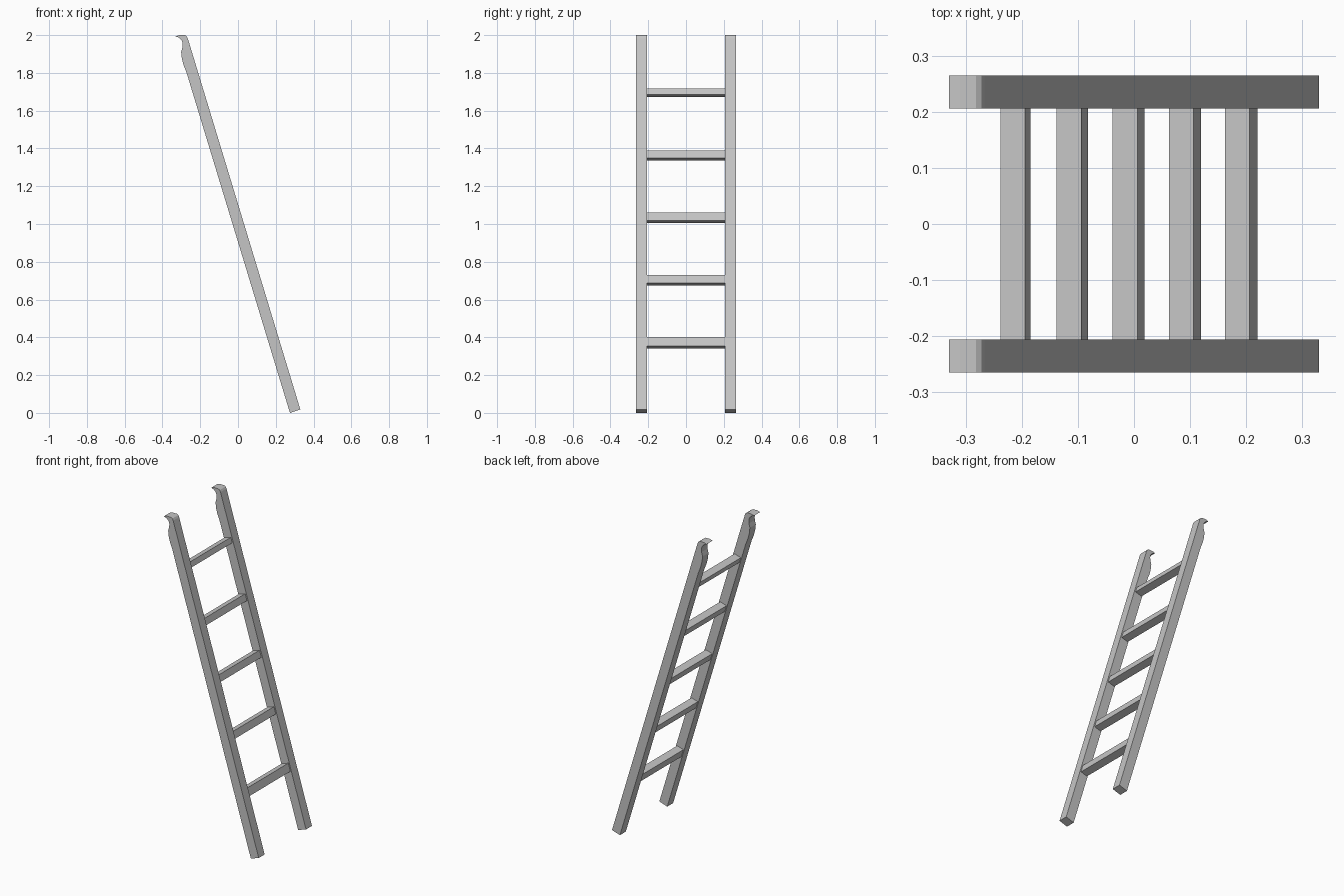
import bpy, bmesh, math
from mathutils import Vector

cube = bpy.data.objects.get("Cube")
if cube:
    bpy.data.objects.remove(cube, do_unlink=True)

grey = bpy.data.materials.new("plain_grey")
grey.use_nodes = True
grey.diffuse_color = (0.56, 0.56, 0.56, 1)
grey.node_tree.nodes["Principled BSDF"].inputs["Base Color"].default_value = grey.diffuse_color


def extrude_profile(name, points, y0, y1):
    """Closed x-z profile swept along y."""
    bm = bmesh.new()
    face = bm.faces.new([bm.verts.new((x, y0, z)) for x, z in points])
    swept = bmesh.ops.extrude_face_region(bm, geom=[face])["geom"]
    bmesh.ops.translate(bm, vec=(0, y1 - y0, 0),
                        verts=[v for v in swept if isinstance(v, bmesh.types.BMVert)])
    bmesh.ops.recalc_face_normals(bm, faces=bm.faces)
    mesh = bpy.data.meshes.new(name)
    bm.to_mesh(mesh)
    bm.free()
    mesh.materials.append(grey)
    obj = bpy.data.objects.new(name, mesh)
    bpy.context.collection.objects.link(obj)
    return obj


# Side rails: straight leaning bars with a hooked upper end
rail_profile = [
    (0.275, 0.0), (0.33, 0.018), (-0.266, 1.983), (-0.272, 1.994), (-0.282, 2.0),
    (-0.31, 2.0), (-0.33, 1.994), (-0.311, 1.985), (-0.298, 1.972), (-0.293, 1.955),
    (-0.294, 1.935), (-0.301, 1.91), (-0.297, 1.875), (-0.288, 1.84), (-0.272, 1.80),
]
inner, outer = 0.206, 0.265
extrude_profile("left_side_rail", rail_profile, inner, outer)
extrude_profile("right_side_rail", rail_profile, -outer, -inner)

# Rungs: bars square to the rails, slightly thinner towards the top
lean = math.atan(0.302)
along = Vector((-math.sin(lean), math.cos(lean)))
across = Vector((math.cos(lean), math.sin(lean)))
depth = 0.046
for i in range(5):
    height = (0.050, 0.045, 0.043, 0.042, 0.034)[i]
    corner = Vector((0.206 - 0.1 * i, 0.402 + 0.329 * i))
    back = corner - across * depth
    extrude_profile(f"rung_{i + 1}",
                    [corner, back, back - along * height, corner - along * height],
                    -inner - 0.002, inner + 0.002)
